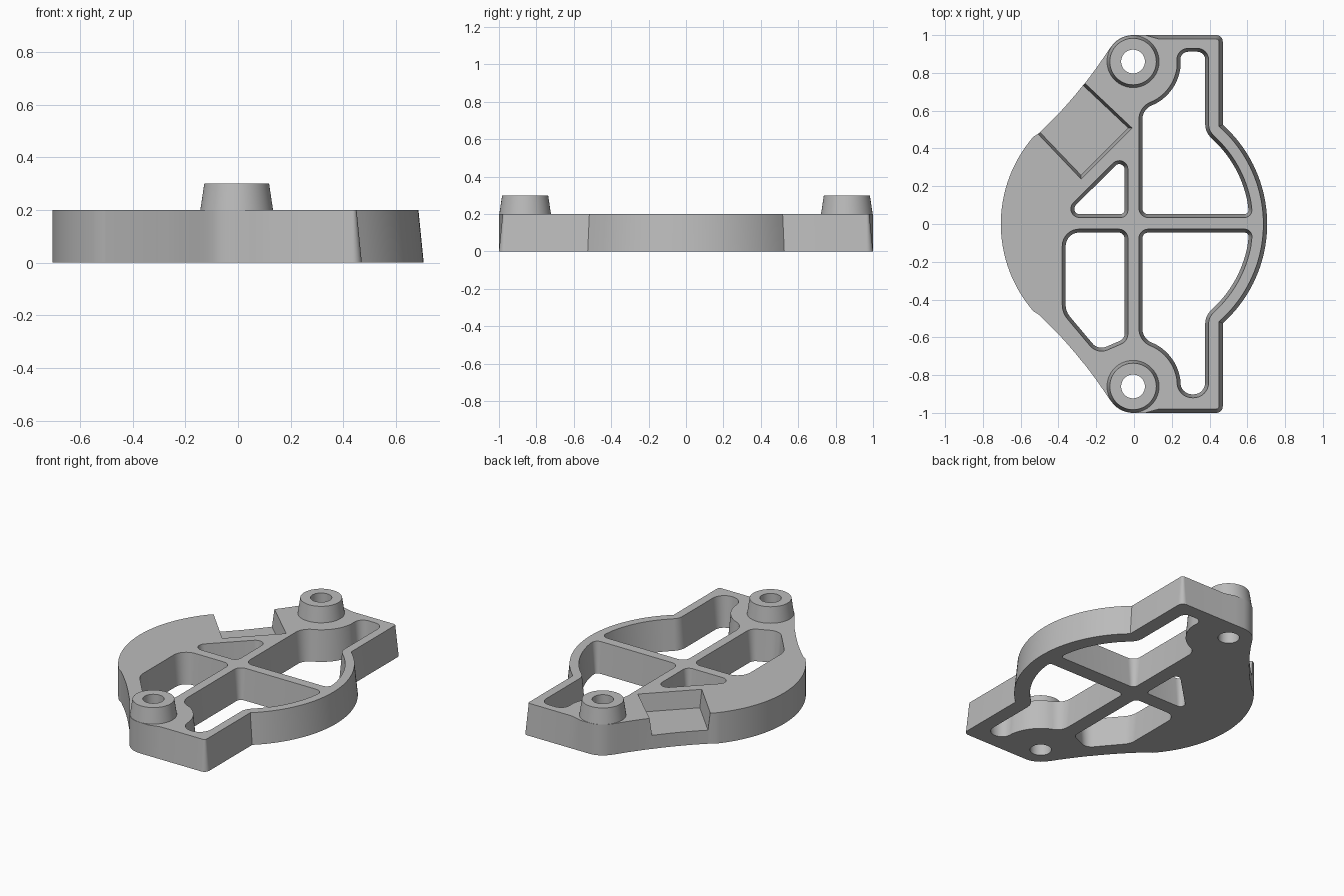
import bpy, bmesh, math
from mathutils import Vector

cube = bpy.data.objects.get("Cube")
if cube:
    bpy.data.objects.remove(cube, do_unlink=True)

HEIGHT, FLOOR, DRAFT = 0.2, 0.088, 0.018
BOSS_X, BOSS_Y = -0.005, 0.86


def arc(cx, cy, r, a0, a1, n):
    """Points along an arc, angles in degrees."""
    angles = [math.radians(a0 + (a1 - a0) * i / n) for i in range(n + 1)]
    return [(cx + r * math.cos(a), cy + r * math.sin(a), 0) for a in angles]


def curve(a, b, c, n):
    """Points along a quadratic curve."""
    ts = [i / n for i in range(n + 1)]
    return [tuple((1 - t) ** 2 * a[k] + 2 * t * (1 - t) * b[k] + t * t * c[k]
                  for k in (0, 1)) + (0,) for t in ts]


def mirror(points):
    return [(x, -y, r) for x, y, r in reversed(points)]


def rounded(corners, steps=8):
    """Fillet every corner (x, y, radius) that has a radius."""
    out = []
    for i, (x, y, r) in enumerate(corners):
        p = Vector((x, y))
        if not r:
            out.append(p)
            continue
        u = Vector(corners[i - 1][:2]) - p
        v = Vector(corners[(i + 1) % len(corners)][:2]) - p
        half = u.angle(v) / 2
        t = min(r / math.tan(half), 0.97 * u.length, 0.97 * v.length)
        r = t * math.tan(half)
        u.normalize()
        v.normalize()
        centre = p + (u + v).normalized() * (r / math.sin(half))
        s, e = p + u * t - centre, p + v * t - centre
        start = math.atan2(s.y, s.x)
        sweep = math.atan2(s.x * e.y - s.y * e.x, s.dot(e))
        for k in range(steps + 1):
            b = start + sweep * k / steps
            out.append(centre + Vector((math.cos(b), math.sin(b))) * r)
    return out


def inset(points, amount):
    """Move an outline inwards; amount is a function of the point."""
    n = len(points)
    area = sum(points[i - 1].x * p.y - points[i - 1].y * p.x for i, p in enumerate(points))
    sign = 1 if area > 0 else -1
    out = []
    for i, p in enumerate(points):
        d0 = (p - points[i - 1]).normalized()
        d1 = (points[(i + 1) % n] - p).normalized()
        n0, n1 = Vector((-d0.y, d0.x)), Vector((-d1.y, d1.x))
        out.append(p + (n0 + n1) * (sign * amount(p) / max(0.3, 1 + n0.dot(n1))))
    return out


bm = bmesh.new()


def ring(points, z):
    return [bm.verts.new((p[0], p[1], z)) for p in points]


def wall(a, b):
    for i in range(len(a)):
        bm.faces.new((a[i - 1], a[i], b[i], b[i - 1]))


def edges_of(loop):
    return [bm.edges.get((loop[i - 1], loop[i])) for i in range(len(loop))]


# Plate rim: half outline mirrored front to back, drafted on the right side only
half = arc(0, 0, 0.705, 0, 48.2, 20)
half += [(0.47, 1.0, 0.035), (0.13, 1.0, 0), (0.06, 1.0, 0)]
half += arc(BOSS_X, BOSS_Y, 0.14, 90, 145, 10)
half += curve((-0.132, 0.925), (-0.19, 0.835), (-0.26, 0.745), 5)
half += curve((-0.27, 0.734), (-0.38, 0.595), (-0.498, 0.486), 6)
half += [(-0.508, 0.477, 0)] + arc(0, 0, 0.705, 139, 180, 18)
outline = rounded(half + mirror(half[1:-1]))


def side_draft(p):
    return 0.02 * min(1, max(0, (p.x - 0.06) / 0.07))


def in_step(p):
    return p.y > 0 and -0.505 < p.x < -0.265


rim_low = ring(outline, 0)
rim_top = ring(inset(outline, side_draft), HEIGHT)
low = [i for i, p in enumerate(outline) if in_step(p)]
for i in low:
    rim_top[i].co.z = FLOOR
wall(rim_low, rim_top)

# Diagonal step open to the outer edge
start, end = rim_top[low[0] - 1], rim_top[low[-1] + 1]
high_a, high_b = ring([(-0.01, 0.508), (-0.28, 0.238)], HEIGHT)
low_a, low_b = ring([(-0.03, 0.508), (-0.28, 0.258)], FLOOR)
bm.faces.new((start, high_a, low_a, rim_top[low[0]]))
bm.faces.new((high_a, high_b, low_b, low_a))
bm.faces.new((high_b, end, rim_top[low[-1]], low_b))
bm.faces.new([rim_top[i] for i in low] + [low_b, low_a])

bottom_edges = edges_of(rim_low)
top_edges = edges_of(rim_top[:low[0]] + [high_a, high_b] + rim_top[low[-1] + 1:])


# Large right openings, wrapped around the bosses
def right_opening(inner_y, end_y, end_radius):
    pts = [(0.026, inner_y, 0.05), (0.63, inner_y, 0.04)]
    pts += arc(0, 0, 0.63, 11, 43, 14)
    pts += [(0.395, 0.495, 0.08), (0.395, end_y, end_radius), (0.225, end_y, end_radius)]
    pts += arc(BOSS_X, BOSS_Y, 0.235, -7, -62, 12)
    return pts + [(0.026, 0.62, 0.1)]


back_opening = right_opening(0.034, 0.93, 0.06)
front_opening = mirror(right_opening(0.027, 0.92, 0.08))

# Small left openings
triangle = [(-0.032, 0.034, 0.04), (-0.032, 0.40, 0.046), (-0.40, 0.034, 0.046)]
left_opening = [(-0.032, -0.027, 0.05), (-0.38, -0.027, 0.09), (-0.38, -0.47, 0.12),
                (-0.195, -0.69, 0.08), (-0.032, -0.62, 0.06)]
for shape in (back_opening, front_opening, triangle, left_opening):
    points = rounded(shape)
    opening_top = ring(points, HEIGHT)
    opening_low = ring(inset(points, lambda p: DRAFT), 0)
    wall(opening_top, opening_low)
    top_edges += edges_of(opening_top)
    bottom_edges += edges_of(opening_low)

# Tapered bosses with bolt bores through the plate
for side in (1, -1):
    base, crown, bore_top, bore_low = [
        ring(arc(BOSS_X, side * BOSS_Y, r, 0, 360, 64)[:-1], z)
        for r, z in ((0.138, HEIGHT), (0.123, 0.3), (0.063, 0.3), (0.063, 0))]
    wall(base, crown)
    wall(crown, bore_top)
    wall(bore_top, bore_low)
    top_edges += edges_of(base)
    bottom_edges += edges_of(bore_low)

# Flat top and underside
for edges in (top_edges, bottom_edges):
    bmesh.ops.triangle_fill(bm, edges=edges, use_beauty=True, normal=(0, 0, 1))
bmesh.ops.recalc_face_normals(bm, faces=bm.faces[:])
if bm.calc_volume(signed=True) < 0:
    bmesh.ops.reverse_faces(bm, faces=bm.faces[:])

mesh = bpy.data.meshes.new("bracket_plate")
bm.to_mesh(mesh)
bm.free()
plate = bpy.data.objects.new("bracket_plate", mesh)
bpy.context.scene.collection.objects.link(plate)

# Material and shading
grey = bpy.data.materials.new("cast_grey")
grey.use_nodes = True
colour = (0.5, 0.5, 0.5, 1)
grey.diffuse_color = colour
grey.node_tree.nodes["Principled BSDF"].inputs["Base Color"].default_value = colour
mesh.materials.append(grey)
bpy.context.view_layer.objects.active = plate
plate.select_set(True)
bpy.ops.object.shade_smooth_by_angle(angle=math.radians(30))
